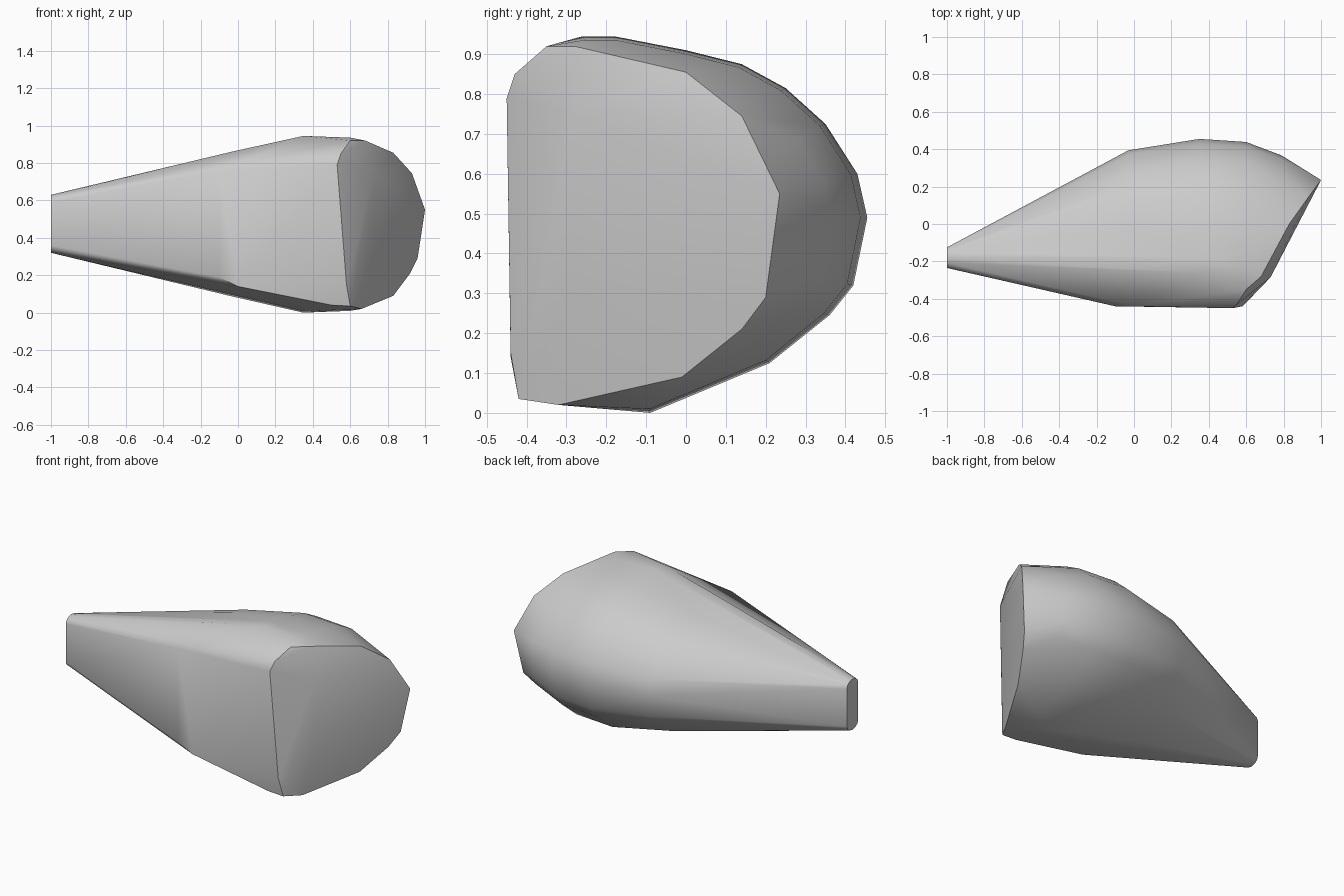
import bpy
import bmesh
import math

default_cube = bpy.data.objects.get("Cube")
if default_cube:
    bpy.data.objects.remove(default_cube, do_unlink=True)

CENTRE_Y, CENTRE_Z = -0.1, 0.48

# Widest cross-section of the rounded back, as (y, z)
back_profile = [
    (-0.26, 0.945), (-0.18, 0.945), (0, 0.91), (0.14, 0.875), (0.25, 0.815),
    (0.35, 0.725), (0.43, 0.6), (0.455, 0.49), (0.42, 0.32), (0.36, 0.245),
    (0.21, 0.125), (0.05, 0.06), (-0.09, 0), (-0.2, 0.01),
]

# Rim of the flat slanted end, as (x, y, z)
end_rim = [
    (0.68, -0.28, 0.92), (0.83, 0, 0.855), (0.93, 0.14, 0.745), (1, 0.235, 0.55),
    (0.96, 0.2, 0.29), (0.92, 0.14, 0.21), (0.83, -0.01, 0.09), (0.66, -0.32, 0.02),
]

# Front panel and its bevelled upright corner
front_panel = [
    (-0.1, -0.44, 0.76), (-0.1, -0.44, 0.19), (0, -0.44, 0.8), (0, -0.44, 0.14),
    (0.53, -0.45, 0.79), (0.55, -0.43, 0.85), (0.6, -0.35, 0.92),
    (0.58, -0.44, 0.15), (0.6, -0.42, 0.035), (0.5, -0.42, 0.04),
    (0.73, -0.285, 0.75), (0.72, -0.285, 0.3),
]


def back_section(x, scale_y, scale_z, min_y=-1):
    """Copy of the back profile at x, shrunk about the body's axis."""
    return [(x, CENTRE_Y + (y - CENTRE_Y) * scale_y, CENTRE_Z + (z - CENTRE_Z) * scale_z)
            for y, z in back_profile if y > min_y]


def narrow_tip(x, y, z_low, z_high, radius_y, radius_z, steps=6):
    """Upright slot shape with rounded ends."""
    points = []
    for i in range(steps + 1):
        angle = math.pi * i / steps
        offset_y = radius_y * math.cos(angle)
        offset_z = radius_z * math.sin(angle)
        points.append((x, y + offset_y, z_high - radius_z + offset_z))
        points.append((x, y + offset_y, z_low + radius_z - offset_z))
    return points


def hull_object(name, points, material):
    """Wrap the points in a closed convex skin."""
    bm = bmesh.new()
    for point in points:
        bm.verts.new(point)
    result = bmesh.ops.convex_hull(bm, input=bm.verts)
    inner = {v for v in result["geom_interior"] + result["geom_unused"]
             if isinstance(v, bmesh.types.BMVert)}
    bmesh.ops.delete(bm, geom=list(inner), context="VERTS")
    bmesh.ops.dissolve_limit(bm, angle_limit=math.radians(2),
                             verts=bm.verts, edges=bm.edges)
    bmesh.ops.recalc_face_normals(bm, faces=bm.faces)
    mesh = bpy.data.meshes.new(name)
    bm.to_mesh(mesh)
    bm.free()
    mesh.materials.append(material)
    obj = bpy.data.objects.new(name, mesh)
    bpy.context.collection.objects.link(obj)
    return obj


grey = bpy.data.materials.new("plain grey")
grey.use_nodes = True
grey.diffuse_color = (0.6, 0.6, 0.6, 1)
grey.node_tree.nodes["Principled BSDF"].inputs["Base Color"].default_value = grey.diffuse_color

# Tapered body: tip, swelling back, slanted end and front panel in one skin
body_points = narrow_tip(-1, -0.18, 0.32, 0.63, 0.055, 0.04)
body_points += back_section(-0.03, 0.89, 0.82)
body_points += back_section(0.35, 1, 1)
body_points += back_section(0.6, 0.97, 0.98)
body_points += back_section(0.79, 0.84, 0.84, min_y=0.1)
body_points += end_rim + front_panel
body = hull_object("tapered_body", body_points, grey)

# Smooth skin with a crisp end and tip
bpy.ops.object.select_all(action="DESELECT")
body.select_set(True)
bpy.context.view_layer.objects.active = body
bpy.ops.object.shade_smooth_by_angle(angle=math.radians(35))
